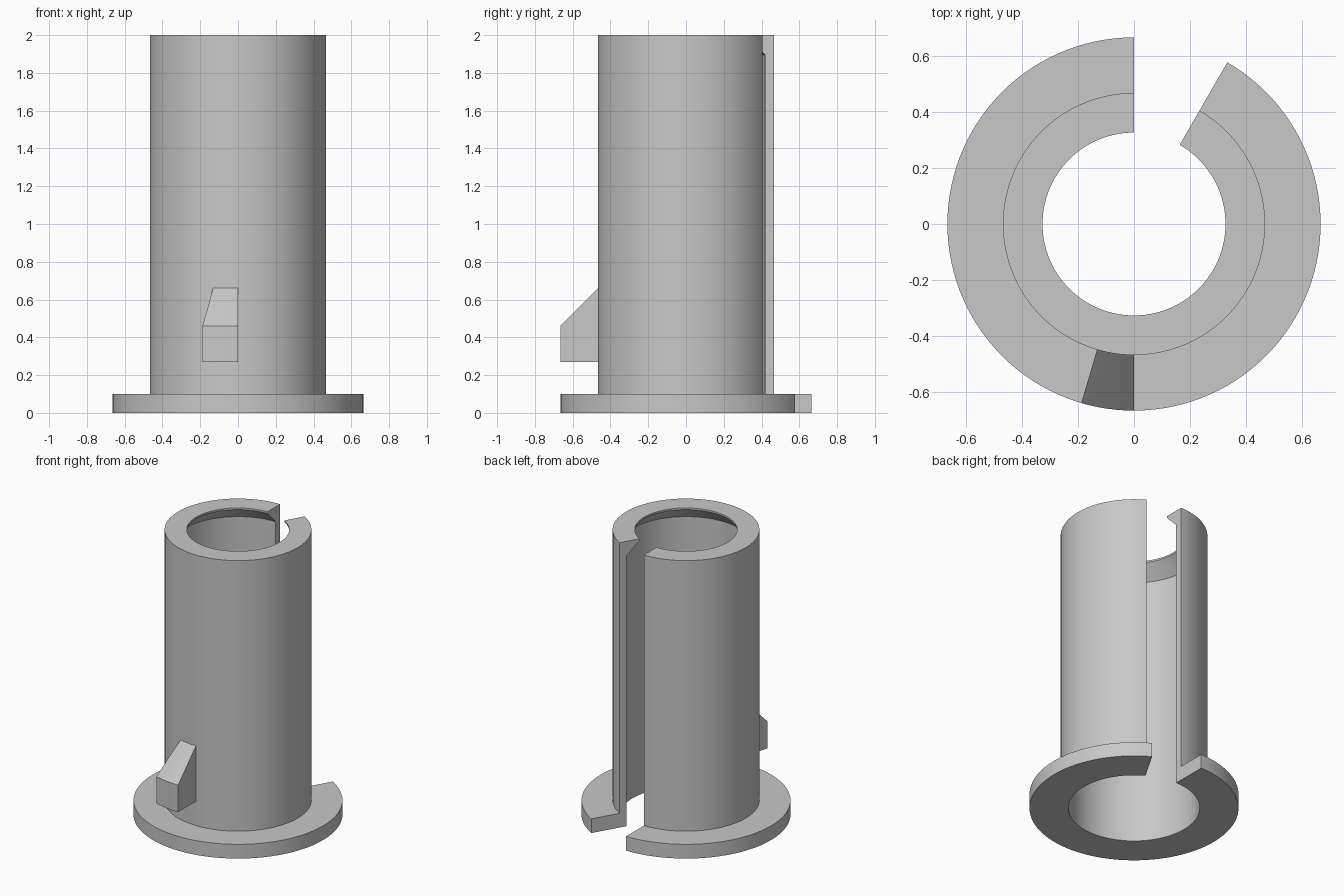
import bpy, bmesh, math
from mathutils import Matrix

cube = bpy.data.objects.get("Cube")
if cube:
    bpy.data.objects.remove(cube, do_unlink=True)

grey = bpy.data.materials.new("light_grey")
grey.use_nodes = True
colour = (0.58, 0.58, 0.58, 1)
grey.diffuse_color = colour
grey.node_tree.nodes["Principled BSDF"].inputs["Base Color"].default_value = colour


def partial_revolve(name, profile, start, sweep, steps):
    """Sweep a closed (radius, z) profile about z, capped at both ends; angles in degrees."""
    bm = bmesh.new()
    turn = Matrix.Rotation(math.radians(start), 3, 'Z')
    face = bm.faces.new([bm.verts.new((r, 0, z)) for r, z in profile])
    bmesh.ops.rotate(bm, verts=bm.verts[:], cent=(0, 0, 0), matrix=turn)
    end_cap = face.copy()
    bmesh.ops.spin(bm, geom=end_cap.verts[:] + end_cap.edges[:] + [end_cap],
                   cent=(0, 0, 0), axis=(0, 0, 1),
                   angle=math.radians(sweep), steps=steps)
    bmesh.ops.remove_doubles(bm, verts=bm.verts[:], dist=1e-5)
    # Drop any duplicate of the starting cap
    seen = set()
    for f in bm.faces[:]:
        key = frozenset(v.index for v in f.verts)
        if key in seen:
            bm.faces.remove(f)
        seen.add(key)
    bmesh.ops.recalc_face_normals(bm, faces=bm.faces[:])
    mesh = bpy.data.meshes.new(name)
    bm.to_mesh(mesh)
    bm.free()
    mesh.materials.append(grey)
    obj = bpy.data.objects.new(name, mesh)
    bpy.context.collection.objects.link(obj)
    bpy.ops.object.select_all(action='DESELECT')
    obj.select_set(True)
    bpy.context.view_layer.objects.active = obj
    bpy.ops.object.shade_smooth_by_angle(angle=math.radians(30))
    return obj


OUTER, BORE, LIP, RIM = 0.467, 0.418, 0.326, 0.665

# Slotted sleeve with a bottom flange and an undercut lip at the top
sleeve = [(BORE, 0), (RIM, 0), (RIM, 0.1), (OUTER, 0.1), (OUTER, 2),
          (LIP, 2), (LIP, 1.988), (BORE, 1.896)]
partial_revolve("slotted_sleeve", sleeve, 90, 330, 110)

# Wedge-shaped locating key on the front
key = [(OUTER - 0.01, 0.27), (RIM, 0.27), (RIM, 0.46),
       (OUTER, 0.66), (OUTER - 0.01, 0.66)]
partial_revolve("locating_key", key, 253.6, 16.4, 6)
